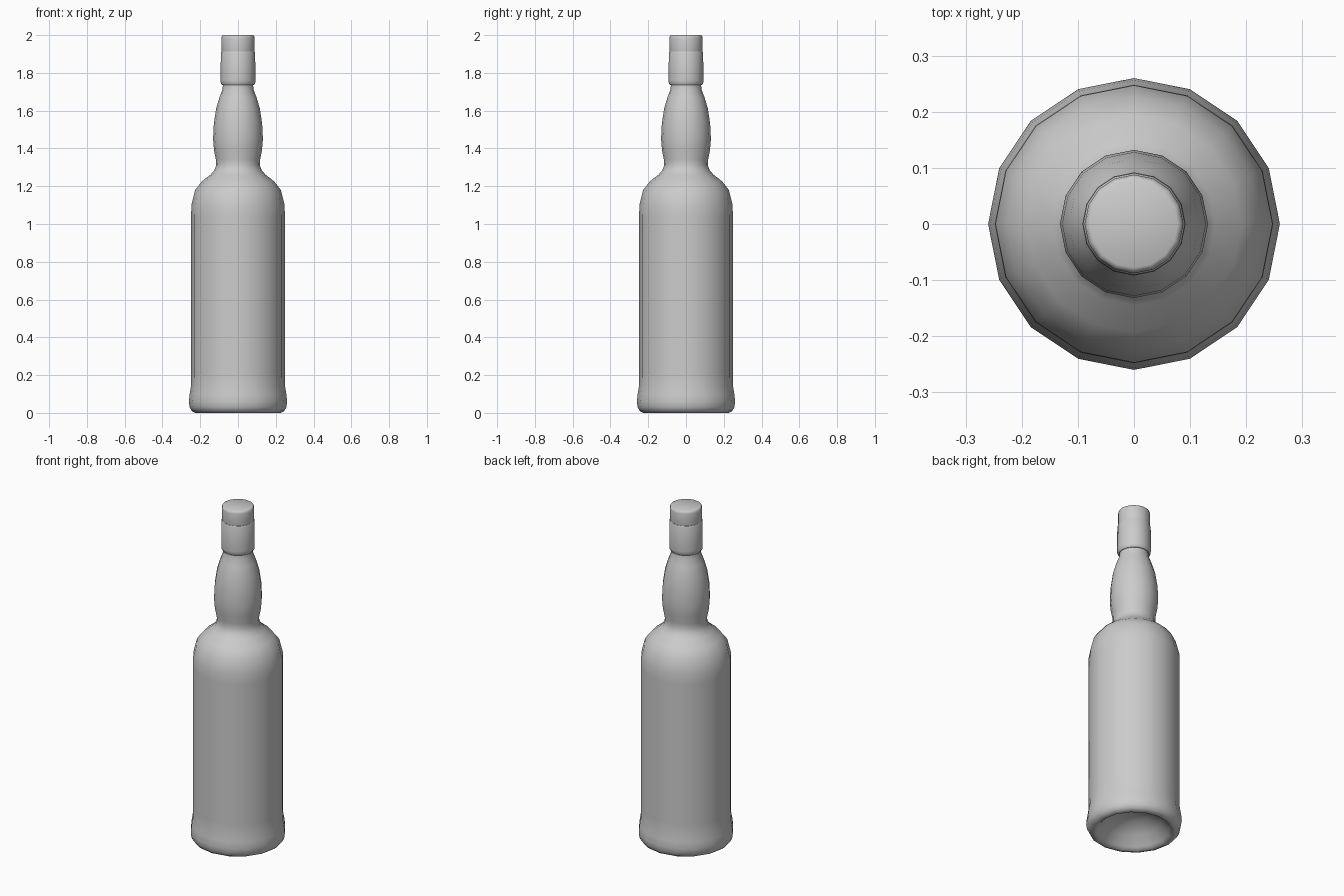
import bpy, bmesh, math

if "Cube" in bpy.data.objects:
    bpy.data.objects.remove(bpy.data.objects["Cube"])

SIDES = 16


def lathe(name, profile, angle):
    """Spin a list of (radius, z) points around z; radius 0 makes a pole."""
    bm = bmesh.new()
    rings = []
    for r, z in profile:
        if r == 0:
            rings.append([bm.verts.new((0, 0, z))] * SIDES)
        else:
            rings.append([bm.verts.new((r * math.cos(2 * math.pi * i / SIDES),
                                        r * math.sin(2 * math.pi * i / SIDES), z))
                          for i in range(SIDES)])
    for a, b in zip(rings, rings[1:]):
        for i in range(SIDES):
            j = (i + 1) % SIDES
            quad = list(dict.fromkeys((a[i], a[j], b[j], b[i])))
            bm.faces.new(quad)
    bmesh.ops.recalc_face_normals(bm, faces=bm.faces)
    mesh = bpy.data.meshes.new(name)
    bm.to_mesh(mesh)
    bm.free()
    obj = bpy.data.objects.new(name, mesh)
    bpy.context.collection.objects.link(obj)
    bpy.ops.object.select_all(action='DESELECT')
    obj.select_set(True)
    bpy.context.view_layer.objects.active = obj
    bpy.ops.object.shade_smooth_by_angle(angle=math.radians(angle))
    return obj


# Glass body: hollow punt, flared foot, straight wall, shoulder, bulbous neck
lathe("bottle_body", [
    (0, 0.12), (0.08, 0.105), (0.15, 0.065), (0.195, 0.015), (0.21, 0.002),
    (0.225, 0.0), (0.245, 0.01), (0.256, 0.03), (0.26, 0.06), (0.256, 0.10),
    (0.249, 0.14), (0.248, 0.20), (0.248, 1.04), (0.247, 1.10),
    (0.227, 1.18), (0.192, 1.225), (0.145, 1.262), (0.125, 1.285),
    (0.116, 1.31), (0.117, 1.34), (0.127, 1.39), (0.132, 1.45),
    (0.128, 1.53), (0.116, 1.61), (0.098, 1.67), (0.083, 1.71),
    (0.080, 1.735), (0.080, 1.76), (0, 1.76)], 60)

# Sleeve around the mouth
lathe("cap_sleeve", [
    (0, 1.735), (0.084, 1.735), (0.091, 1.745), (0.092, 1.76),
    (0.091, 1.905), (0.088, 1.912), (0, 1.912)], 50)

# Screw cap with softened top edge
lathe("cap_top", [
    (0, 1.908), (0.086, 1.908), (0.088, 1.918), (0.088, 1.985),
    (0.085, 1.996), (0.078, 2.0), (0, 2.0)], 50)
